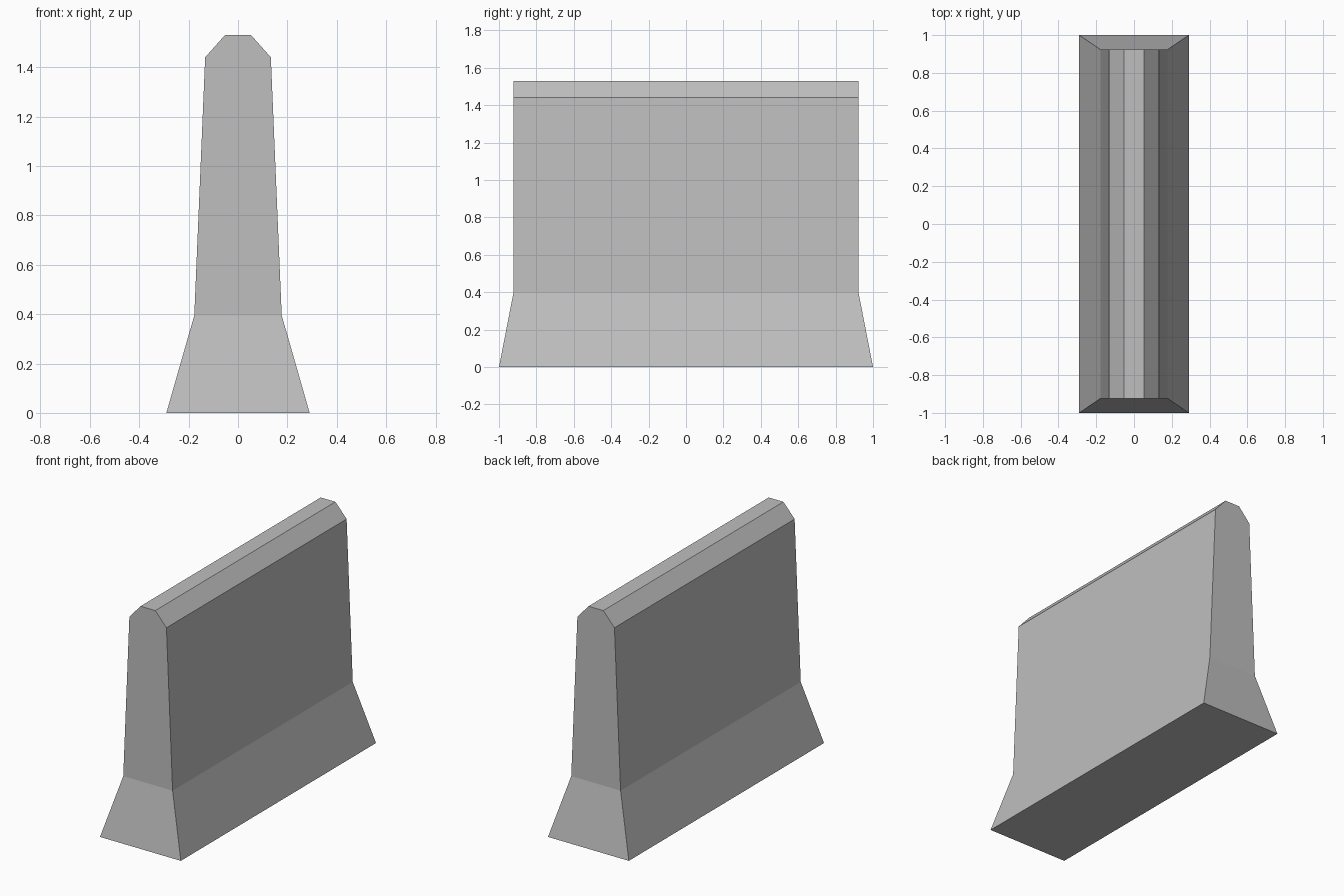
import bpy
import bmesh

cube = bpy.data.objects.get("Cube")
if cube:
    bpy.data.objects.remove(cube, do_unlink=True)

# Plain concrete colour
concrete = bpy.data.materials.new("concrete_grey")
concrete.use_nodes = True
colour = (0.52, 0.52, 0.52, 1.0)
concrete.diffuse_color = colour
concrete.node_tree.nodes["Principled BSDF"].inputs["Base Color"].default_value = colour

# Rectangular levels from foot to crest: half width, half length, height
LEVELS = [
    (0.29, 1.0, 0.0),
    (0.177, 0.923, 0.395),
    (0.133, 0.923, 1.44),
    (0.053, 0.923, 1.53),
]

bm = bmesh.new()
rings = [
    [bm.verts.new((sx * w, sy * l, z)) for sx, sy in ((-1, -1), (1, -1), (1, 1), (-1, 1))]
    for w, l, z in LEVELS
]

# Flared foot, tapering wall and chamfered crest
for low, high in zip(rings, rings[1:]):
    for i in range(4):
        j = (i + 1) % 4
        bm.faces.new((low[i], low[j], high[j], high[i]))

# Underside and top
bm.faces.new(rings[0][::-1])
bm.faces.new(rings[-1])
bmesh.ops.recalc_face_normals(bm, faces=bm.faces)

mesh = bpy.data.meshes.new("barrier_block")
bm.to_mesh(mesh)
bm.free()
mesh.materials.append(concrete)
barrier = bpy.data.objects.new("barrier_block", mesh)
bpy.context.collection.objects.link(barrier)
